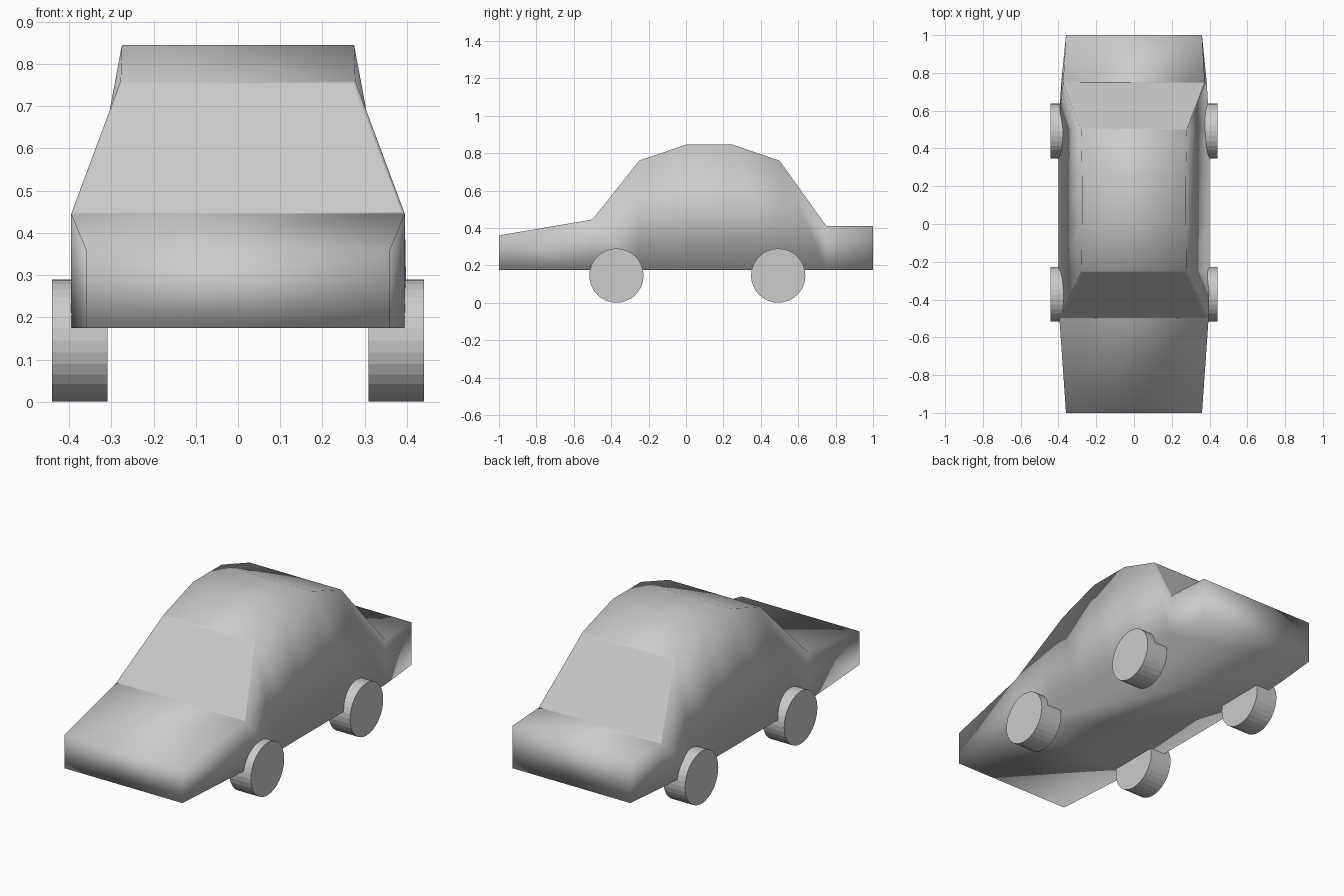
import bpy, bmesh
from math import pi

cube = bpy.data.objects.get("Cube")
if cube:
    bpy.data.objects.remove(cube, do_unlink=True)

# Single plain grey paint
grey = bpy.data.materials.new("plain grey")
grey.use_nodes = True
grey.diffuse_color = (0.6, 0.6, 0.6, 1)
grey.node_tree.nodes["Principled BSDF"].inputs["Base Color"].default_value = (0.6, 0.6, 0.6, 1)

FLOOR_Z = 0.175


def add_object(name, bm):
    mesh = bpy.data.meshes.new(name)
    bm.to_mesh(mesh)
    bm.free()
    mesh.materials.append(grey)
    obj = bpy.data.objects.new(name, mesh)
    bpy.context.collection.objects.link(obj)
    return obj


# Body: trapezoid sections lofted from nose to tail
# (y, floor half width, top half width, top z)
sections = [
    (-1.0, 0.36, 0.36, 0.36),
    (-0.5, 0.395, 0.395, 0.445),
    (-0.25, 0.40, 0.278, 0.76),
    (0.0, 0.40, 0.275, 0.845),
    (0.25, 0.40, 0.275, 0.845),
    (0.5, 0.40, 0.28, 0.76),
    (0.75, 0.385, 0.375, 0.41),
    (1.0, 0.36, 0.36, 0.41),
]
bm = bmesh.new()
rings = []
for y, low, high, top in sections:
    corners = [(-low, FLOOR_Z), (-high, top), (high, top), (low, FLOOR_Z)]
    rings.append([bm.verts.new((x, y, z)) for x, z in corners])

top_faces = []
for a, b in zip(rings, rings[1:]):
    for i in range(3):
        face = bm.faces.new((a[i], a[i + 1], b[i + 1], b[i]))
        if i == 1:
            top_faces.append(face)
bm.faces.new(rings[0])
bm.faces.new(rings[-1])
# One flat underside
bm.faces.new([r[0] for r in rings] + [r[3] for r in reversed(rings)])
bmesh.ops.recalc_face_normals(bm, faces=bm.faces)

# Windscreen and rear window panes
for pane in (top_faces[1], top_faces[5]):
    bmesh.ops.inset_region(bm, faces=[pane], thickness=0.012)
for face in bm.faces:
    face.smooth = True
add_object("car_body", bm)

# Wheels: flat-sided drums
RADIUS = 0.145
for side, x in (("left", 0.375), ("right", -0.375)):
    for end, y in (("front", -0.372), ("rear", 0.493)):
        bm = bmesh.new()
        bmesh.ops.create_cone(bm, cap_ends=True, segments=32, radius1=RADIUS,
                              radius2=RADIUS, depth=0.132)
        wheel = add_object(f"{end}_{side}_wheel", bm)
        wheel.rotation_euler = (0, pi / 2, 0)
        wheel.location = (x, y, RADIUS)
